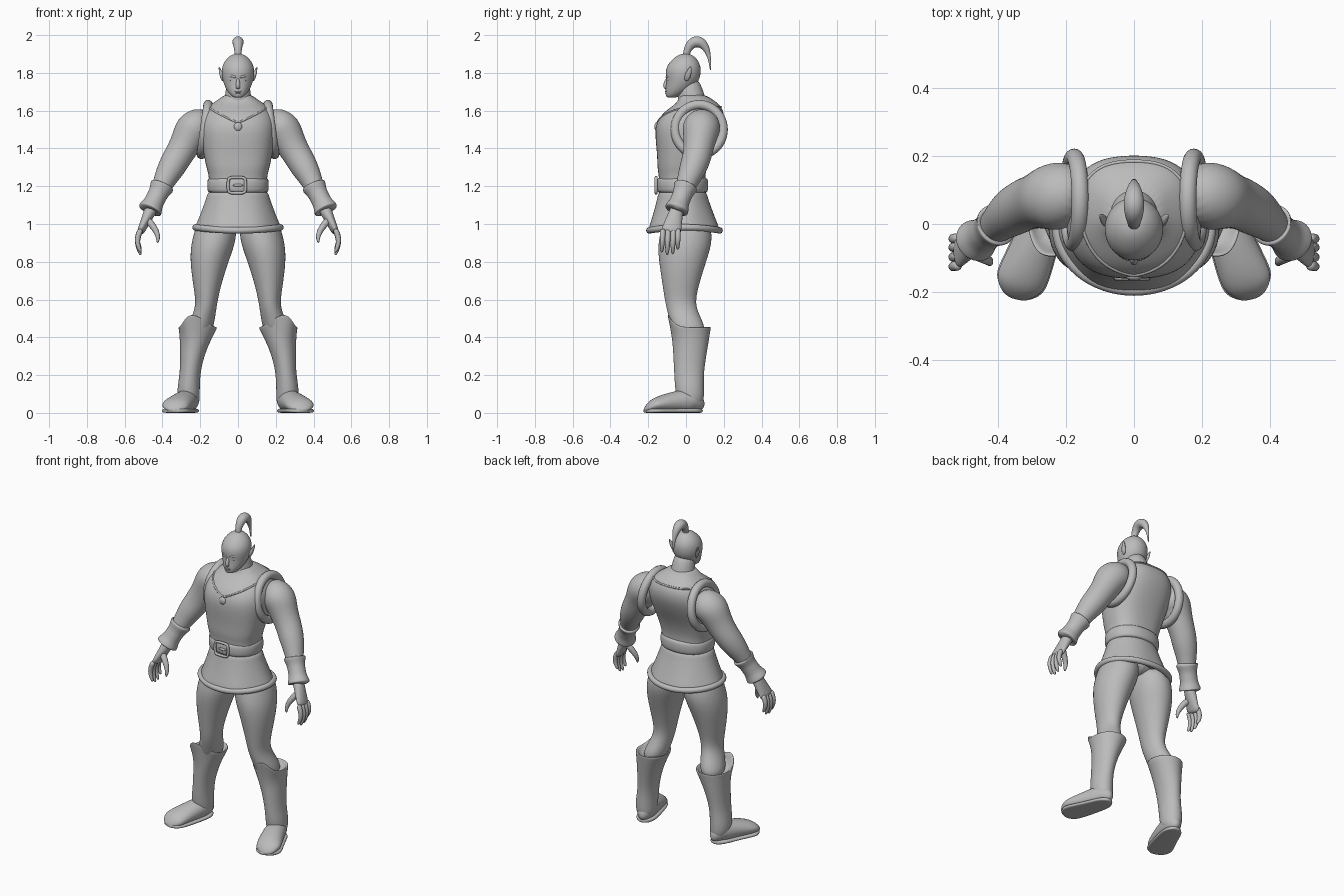
import bpy, math
from mathutils import Vector

if "Cube" in bpy.data.objects:
    bpy.data.objects.remove(bpy.data.objects["Cube"])

grey = bpy.data.materials.new("clay_grey")
grey.use_nodes = True
grey.diffuse_color = (.5, .5, .5, 1)
grey.node_tree.nodes["Principled BSDF"].inputs["Base Color"].default_value = grey.diffuse_color


def oval(count, power=2):
    """Points of a unit circle, squarer for a higher power."""
    def bend(value):
        return math.copysign(abs(value) ** (2 / power), value)
    angles = [math.tau * k / count for k in range(count)]
    return [(bend(math.cos(a)), bend(math.sin(a))) for a in angles]


def steps(count):
    """Even fractions from start to end."""
    return [k / count for k in range(count + 1)]


def finish(name, rings, closed, mirror, subsurf):
    """Join rings of points into a smooth skin."""
    sides, total = len(rings[0]), len(rings)
    faces = []
    for i in range(total if closed else total - 1):
        low, high = i * sides, (i + 1) % total * sides
        for k in range(sides):
            j = (k + 1) % sides
            faces.append((low + k, low + j, high + j, high + k))
    if not closed:
        faces.append(tuple(reversed(range(sides))))
        faces.append(tuple(range((total - 1) * sides, total * sides)))
    mesh = bpy.data.meshes.new(name)
    mesh.from_pydata([point for ring in rings for point in ring], [], faces)
    mesh.materials.append(grey)
    mesh.shade_smooth()
    obj = bpy.data.objects.new(name, mesh)
    bpy.context.collection.objects.link(obj)
    if mirror:
        obj.modifiers.new("mirror", "MIRROR").use_mirror_merge = False
    smooth = obj.modifiers.new("smooth", "SUBSURF")
    smooth.levels = smooth.render_levels = subsurf
    return obj


def loft(name, sections, flat=False, sides=16, power=2, mirror=False, shape=None, subsurf=2):
    """Skin sections (x, y, z, half width, half depth), level or square to their path."""
    centres = [Vector(section[:3]) for section in sections]
    last, rings = len(sections) - 1, []
    for i, (x, y, z, wide, deep) in enumerate(sections):
        along = centres[min(i + 1, last)] - centres[max(i - 1, 0)]
        along = Vector((0, 0, 1)) if flat else along.normalized()
        across = (Vector((1, 0, 0)) - along * along.x).normalized()
        depth = along.cross(across)
        ring = [centres[i] + (across * wide * c + depth * deep * s) * 1.02 for c, s in oval(sides, power)]
        rings.append([shape(point, sections[i]) for point in ring] if shape else ring)
    return finish(name, rings, False, mirror, subsurf)


def column(name, rows, **options):
    """Central level loft from rows (height, half width, front, back)."""
    sections = [(0, (front + back) / 2, z, wide, (back - front) / 2) for z, wide, front, back in rows]
    return loft(name, sections, flat=True, **options)


def limb(name, points, **options):
    """Round loft from points (x, y, z, radius)."""
    return loft(name, [(*point, point[3]) for point in points], **options)


def cord(name, path, radius, mirror=False):
    """Closed round roll along a path."""
    path = [Vector(point) for point in path]
    middle = sum(path, Vector()) / len(path)
    normal = sum(((a - middle).cross(b - middle) for a, b in zip(path, path[1:])), Vector()).normalized()
    rings = []
    for i, point in enumerate(path):
        along = path[(i + 1) % len(path)] - path[i - 1]
        out = along.cross(normal).normalized()
        rings.append([point + (out * c - normal * s) * radius for c, s in oval(8)])
    return finish(name, rings, True, mirror, 1)


def ball(name, centre, size, mirror=False):
    x, y, z = centre
    wide, deep, tall = size
    rows = []
    for t in steps(4):
        angle = math.pi * (.1 + .8 * t)
        girth = math.sin(angle)
        rows.append((x, y, z - tall * math.cos(angle), wide * girth, deep * girth))
    return loft(name, rows, flat=True, sides=10, mirror=mirror, subsurf=1)


# Torso and neck
torso = column("torso", [
    (1.14, .15, -.14, .1), (1.25, .15, -.14, .1), (1.29, .163, -.15, .105), (1.36, .178, -.15, .125),
    (1.45, .195, -.16, .17), (1.53, .2, -.16, .2), (1.59, .18, -.12, .2),
    (1.63, .15, -.06, .18), (1.66, .1, -.035, .14), (1.69, .065, -.035, .09)], power=2.5, sides=24)
column("neck", [(1.6, .09, -.05, .13), (1.67, .067, -.04, .1), (1.78, .06, -.05, .07)])

# Neckline trim lying on the torso surface, dipping to a point in front
seen = torso.evaluated_get(bpy.context.evaluated_depsgraph_get())
trim = []
for c, s in oval(40):
    z = 1.535 + .085 * abs(c) if s < 0 else 1.62
    hit, spot, *_ = seen.ray_cast(Vector((0, .04, z)), Vector((c, s, 0)))
    if hit:
        trim.append(spot)
cord("neckline_trim", trim, .006)
ball("pendant", (0, -.155, 1.515), (.025, .014, .025))

# Armhole rolls
cord("armhole_rolls", [(.176 - .018 * s, .07 + .128 * c, 1.5 + .133 * s) for c, s in oval(24)],
     .028, mirror=True)

# Belt and buckle
column("belt", [(z, .162 - inset, inset - .155, .117 - inset) for z, inset in
                ((1.165, .02), (1.165, 0), (1.245, 0), (1.245, .02))], power=2.2, sides=24)
cord("buckle_frame", [(.047 * c - .006, -.158, 1.205 + .042 * s) for c, s in oval(16, power=5)], .009)
ball("buckle_pin", (0, -.158, 1.205), (.03, .008, .008))


# Flared tunic skirt with folds growing towards the hem
def folds(point, section):
    angle = math.atan2(point.y, point.x)
    swell = .1 * (1.17 - section[2]) * math.cos(6 * angle)
    return point + Vector((point.x, point.y, 0)) * swell


skirt = [(0, -.01, 1.02, .17, .13), (0, -.01, .965, .21, .17)]
for t in reversed(steps(5)):
    flare = .077 * t ** 1.2
    skirt.append((0, .01 * t - .02, 1.19 - .225 * t, .152 + flare, .12 + flare * .93))
loft("tunic_skirt", skirt, flat=True, sides=28, shape=folds)
cord("skirt_hem", [(.226 * c, .187 * s - .008, .966 + .016 * c * c) for c, s in oval(32)], .019)
column("pelvis", [(.955, .1, -.1, .1), (1.1, .15, -.13, .1)])

# Legs
loft("legs", [(.11, 0, 1.03, .1, .12), (.122, 0, .94, .115, .14), (.138, -.01, .87, .114, .14),
              (.155, -.02, .78, .097, .12), (.165, -.03, .65, .068, .09), (.167, -.03, .56, .053, .076),
              (.195, .01, .47, .07, .09), (.21, .02, .4, .06, .08)], flat=True, mirror=True)


# Boots: a shaft with a peaked cuff, a foot and a sole
def peak(point, section):
    if section[2] > .43:
        front = max(0, (section[1] - point.y) / section[4])
        point += Vector((.03 * front ** 3, -.015 * front, .065 * front ** 4))
    return point


def ground(point, section):
    point.z = max(point.z, .008)
    return point


loft("boot_shafts", [(.255, .03, .02, .05, .06), (.265, .02, .1, .063, .077), (.255, .015, .2, .053, .077),
                     (.243, .02, .3, .063, .087), (.225, .025, .39, .083, .097), (.213, .025, .44, .1, .105),
                     (.213, .025, .455, .103, .108), (.213, .025, .455, .09, .095), (.21, .02, .42, .075, .085)],
     flat=True, mirror=True, shape=peak)
feet, soles = [], []
for t in steps(9):
    rounding = math.sqrt(1 - .9 * (2 * t - 1) ** 6)
    x, y = .25 + .105 * t ** 1.3, .09 - .31 * t
    wide, tall = (.052 + .03 * t) * rounding, (.065 - .037 * t * t) * rounding
    feet.append((x, y, tall, wide, tall))
    soles.append((x, y, .0115, wide * 1.03, .0115))
loft("boot_feet", feet, mirror=True, shape=ground)
loft("boot_soles", soles, mirror=True, power=4)

# Arms
limb("arms", [(.15, .08, 1.53, .085), (.2, .085, 1.525, .1), (.245, .08, 1.5, .1),
              (.275, .07, 1.43, .082), (.317, .06, 1.36, .076), (.355, .037, 1.295, .073),
              (.388, .012, 1.235, .059), (.42, -.02, 1.16, .045), (.465, -.05, 1.07, .038)], mirror=True)

# Wrist cuffs with a raised roll at both ends
cuff_top, cuff_end = Vector((.4, 0, 1.205)), Vector((.468, -.052, 1.07))
cuff = [(*cuff_top.lerp(cuff_end, t), .052 + .013 * math.cos(math.pi * t) ** 4) for t in steps(12)]
limb("wrist_cuffs", [(*cuff_top, .045), *cuff, (*cuff_end, .038)], mirror=True)

# Hands
wrist, knuckles = Vector((.455, -.045, 1.09)), Vector((.52, -.082, .95))
loft("palms", [(*wrist.lerp(knuckles, t), .035 - .017 * t, .033 + .022 * t) for t in steps(4)], mirror=True)
for name, y, length in (("index", -.122, .115), ("middle", -.095, .13),
                        ("ring", -.067, .125), ("little", -.042, .1)):
    finger = []
    for t in steps(5):
        curl = .02 * math.sin(math.pi * t)
        finger.append((.513 + curl, y * (1 + .05 * t), .975 - (length + .012) * t, .016 - .009 * t ** 3))
    limb(name + "_fingers", finger, sides=8, mirror=True, subsurf=1)
limb("thumbs", [(.485, -.075, 1.03, .022), (.45, -.095, .99, .02),
                (.42, -.11, .94, .015), (.426, -.12, .897, .006)], sides=8, mirror=True, subsurf=1)

# Head and face
column("head", [(1.668, .02, -.1, -.055), (1.68, .038, -.108, -.02), (1.71, .062, -.108, .03),
                (1.76, .081, -.102, .07), (1.8, .087, -.109, .078), (1.84, .083, -.1, .077),
                (1.88, .058, -.065, .055), (1.903, .02, -.025, .02)], sides=20)
loft("nose", [(0, -.1, 1.775, .009, .008), (0, -.113, 1.73, .013, .014), (0, -.106, 1.714, .013, .008)],
     flat=True, sides=8, subsurf=1)
limb("brows", [(.008, -.106, 1.776, .006), (.03, -.098, 1.782, .008), (.055, -.08, 1.79, .005)],
     sides=8, mirror=True, subsurf=1)
ball("eyes", (.03, -.092, 1.76), (.013, .006, .006), mirror=True)
ball("upper_lip", (0, -.105, 1.701), (.022, .006, .005))
ball("lower_lip", (0, -.105, 1.692), (.018, .006, .005))
loft("pointed_ears", [(.076, 0, 1.755, .008, .01), (.086, .008, 1.782, .011, .018),
                      (.094, .018, 1.808, .008, .014), (.101, .026, 1.835, .002, .003)],
     sides=10, mirror=True, subsurf=1)

# Topknot sweeping up and back, thickest over the crown
topknot = []
for t in steps(10):
    y, z = .065 * (1 - math.cos(math.pi * t)), 1.88 + .09 * math.sin(math.pi * t)
    girth = .003 + .015 * (1 - t) + .02 * math.sin(math.pi * t) ** 2
    topknot.append((0, y, z - .07 * t ** 4, girth))
limb("topknot", topknot)
